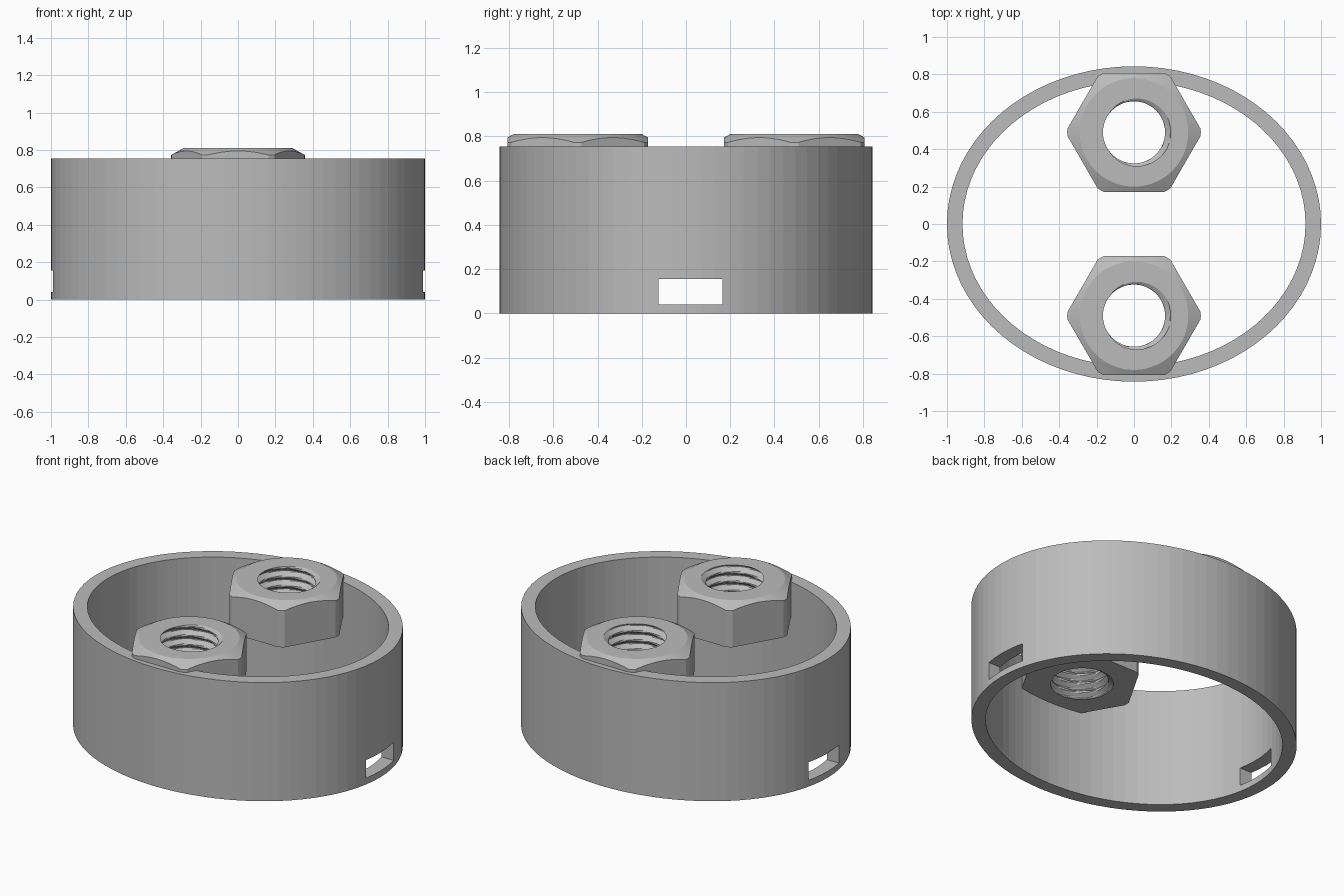
import bpy
import bmesh
from math import cos, sin, pi, radians

cube = bpy.data.objects.get("Cube")
if cube:
    bpy.data.objects.remove(cube, do_unlink=True)

grey = bpy.data.materials.new("grey plastic")
grey.use_nodes = True
COLOUR = (0.5, 0.5, 0.5, 1)
grey.diffuse_color = COLOUR
grey.node_tree.nodes["Principled BSDF"].inputs["Base Color"].default_value = COLOUR


def loft_ring(name, columns, location=(0, 0, 0)):
    """Join closed cross-sections, one per column, into a closed ring."""
    bm = bmesh.new()
    cols = [[bm.verts.new(p) for p in col] for col in columns]
    for i, a in enumerate(cols):
        b = cols[(i + 1) % len(cols)]
        for j in range(len(a)):
            k = (j + 1) % len(a)
            bm.faces.new((a[j], b[j], b[k], a[k]))
    bmesh.ops.recalc_face_normals(bm, faces=bm.faces)
    mesh = bpy.data.meshes.new(name)
    bm.to_mesh(mesh)
    bm.free()
    mesh.materials.append(grey)
    obj = bpy.data.objects.new(name, mesh)
    obj.location = location
    bpy.context.collection.objects.link(obj)
    return obj


# Oval wall, open at top and bottom
SEGMENTS, HEIGHT = 80, 0.755
OUTER, INNER = (1.0, 0.843), (0.917, 0.762)
sections = []
for i in range(SEGMENTS):
    c, s = cos(2 * pi * i / SEGMENTS), sin(2 * pi * i / SEGMENTS)
    sections.append([(r[0] * c, r[1] * s, z) for r, z in
                     ((OUTER, 0), (OUTER, HEIGHT), (INNER, HEIGHT), (INNER, 0))])
wall = loft_ring("oval_wall", sections)

# Strap slots cut through both ends
bpy.ops.mesh.primitive_cube_add(size=1, location=(0, 0.02, 0.098))
cutter = bpy.context.object
cutter.name = "slot_cutter"
cutter.scale = (3, 0.29, 0.115)
cutter.hide_render = True
cut = wall.modifiers.new("slots", "BOOLEAN")
cut.operation = "DIFFERENCE"
cut.solver = "EXACT"
cut.object = cutter
bpy.ops.object.select_all(action="DESELECT")
bpy.context.view_layer.objects.active = wall
wall.select_set(True)
bpy.ops.object.modifier_apply(modifier=cut.name)
bpy.data.objects.remove(cutter, do_unlink=True)

# Hexagonal nuts with chamfered top and threaded bore
TOP, BOTTOM = 0.81, 0.54
FLAT, CORNER, CROWN = 0.318, 0.357, 0.29
BORE, GROOVE, PITCH = 0.166, 0.03, 0.058
STEPS, LEVELS = 120, 42


def bore_radius(angle, z):
    """Helical thread with flat crests and roots."""
    t = ((TOP - z) / PITCH + angle / (2 * pi)) % 1
    ramp = abs(2 * t - 1)
    return BORE + GROOVE * min(1, max(0, (ramp - 0.2) / 0.65))


def nut_section(i):
    angle = 2 * pi * i / STEPS
    to_flat = angle % (pi / 3) - pi / 6
    hexagon = min(FLAT / cos(to_flat), CORNER)
    profile = [(hexagon, BOTTOM),
               (hexagon, TOP - (hexagon - CROWN) * 0.55),
               (CROWN, TOP)]
    for k in range(LEVELS + 1):
        z = TOP + (BOTTOM - TOP) * k / LEVELS
        profile.append((bore_radius(angle, z), z))
    return [(r * cos(angle), r * sin(angle), z) for r, z in profile]


for name, y in (("front_nut", -0.49), ("back_nut", 0.49)):
    nut = loft_ring(name, [nut_section(i) for i in range(STEPS)], (0, y, 0))
    bpy.ops.object.select_all(action="DESELECT")
    bpy.context.view_layer.objects.active = nut
    nut.select_set(True)
    bpy.ops.object.shade_smooth_by_angle(angle=radians(20))
